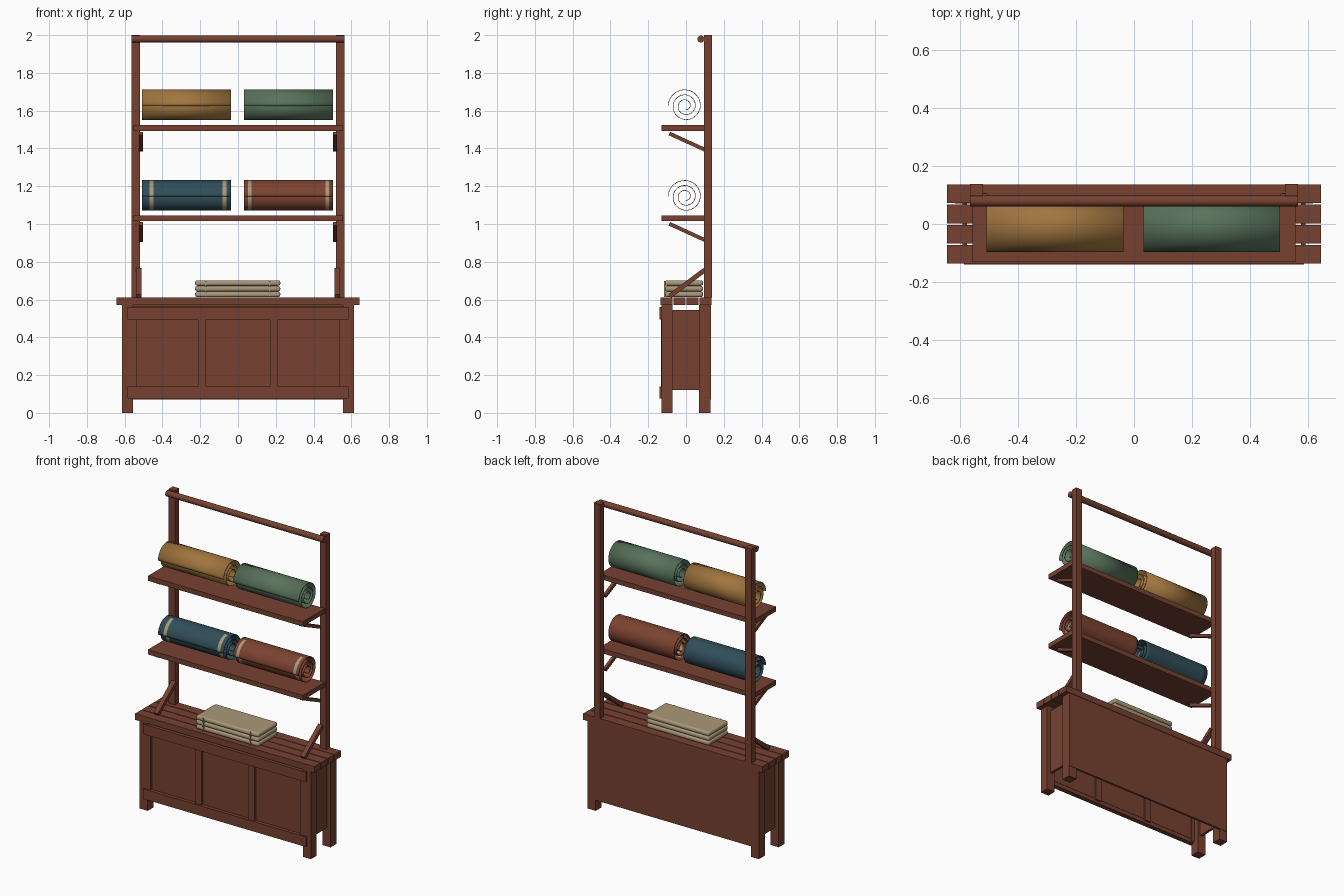
import bpy, bmesh, math
from mathutils import Matrix

if "Cube" in bpy.data.objects:
    bpy.data.objects.remove(bpy.data.objects["Cube"], do_unlink=True)


def material(name, rgb):
    m = bpy.data.materials.new(name)
    m.use_nodes = True
    m.diffuse_color = (*rgb, 1)
    m.node_tree.nodes["Principled BSDF"].inputs["Base Color"].default_value = (*rgb, 1)
    return m


WOOD = material("brown wood", (0.18, 0.053, 0.03))
MUSTARD = material("mustard cloth", (0.36, 0.18, 0.05))
GREEN = material("green cloth", (0.10, 0.17, 0.105))
BLUE = material("blue cloth", (0.03, 0.075, 0.10))
RED = material("red cloth", (0.20, 0.055, 0.03))
BEIGE = material("beige cloth", (0.40, 0.32, 0.19))


def make(name, bm, mats):
    me = bpy.data.meshes.new(name)
    bmesh.ops.recalc_face_normals(bm, faces=bm.faces)
    bm.to_mesh(me)
    bm.free()
    ob = bpy.data.objects.new(name, me)
    for m in mats:
        me.materials.append(m)
    bpy.context.collection.objects.link(ob)
    return ob


def box(name, x, y, z, mat=WOOD):
    """Box from (min, max) ranges."""
    bm = bmesh.new()
    bmesh.ops.create_cube(bm, size=1)
    for v in bm.verts:
        for i, (a, b) in enumerate((x, y, z)):
            v.co[i] = a if v.co[i] < 0 else b
    return make(name, bm, [mat])


def pair(name, x, y, z):
    """The same box on both sides."""
    box("left_" + name, x, y, z)
    box("right_" + name, (-x[1], -x[0]), y, z)


def brace(name, x, start, end, width, thick):
    """Slanted bar in the side plane, given by its end points (y, z)."""
    dy, dz = end[0] - start[0], end[1] - start[1]
    mid = Matrix.Translation((x, (start[0] + end[0]) / 2, (start[1] + end[1]) / 2))
    bm = bmesh.new()
    bmesh.ops.create_cube(bm, size=1)
    size = Matrix.Diagonal((width, math.hypot(dy, dz), thick, 1))
    bm.transform(mid @ Matrix.Rotation(math.atan2(dz, dy), 4, 'X') @ size)
    make(name, bm, [WOOD])


def smooth(ob, angle=40):
    bpy.ops.object.select_all(action='DESELECT')
    ob.select_set(True)
    bpy.context.view_layer.objects.active = ob
    bpy.ops.object.shade_smooth_by_angle(angle=math.radians(angle))


def roll(name, x0, x1, cz, mat, bands=()):
    """Rolled sheet: a spiral swept along x, with trim bands on its front."""
    cuts = sorted([x0, x1] + [e for band in bands for e in band])
    steps, turns, cy = 110, 2.75, -0.003
    bm = bmesh.new()
    rows = []
    for i in range(steps + 1):
        t = 2 * math.pi * turns * i / steps
        r = 0.092 - 0.0265 * t / (2 * math.pi)
        rows.append([bm.verts.new((x, cy - r * math.cos(t), cz + r * math.sin(t)))
                     for x in cuts])
    for i in range(steps):
        t = 2 * math.pi * turns * (i + 0.5) / steps
        for j in range(len(cuts) - 1):
            f = bm.faces.new((rows[i][j], rows[i][j + 1],
                              rows[i + 1][j + 1], rows[i + 1][j]))
            if j % 2 == 1 and math.cos(t) > 0.15:
                f.material_index = 1
    ob = make(name, bm, [mat, BEIGE])
    smooth(ob)
    sol = ob.modifiers.new("sheet", 'SOLIDIFY')
    sol.thickness, sol.offset = 0.003, 0


# Cabinet legs and countertop planks
pair("front_leg", (0.557, 0.615), (-0.13, -0.072), (0, 0.57))
pair("back_leg", (0.557, 0.615), (0.07, 0.13), (0, 0.57))
for i in range(4):
    y = -0.136 + i * 0.0692
    box(f"top_plank_{i + 1}", (-0.643, 0.643), (y, y + 0.0642), (0.57, 0.61))

# Cabinet walls, open underneath
pair("side_panel", (0.575, 0.59), (-0.075, 0.075), (0.12, 0.545))
box("back_panel", (-0.613, 0.613), (0.12, 0.133), (0.07, 0.57))
box("front_panel", (-0.558, 0.558), (-0.118, -0.108), (0.1, 0.565))

# Front frame
box("front_top_rail", (-0.585, 0.585), (-0.14, -0.11), (0.495, 0.56))
box("front_bottom_rail", (-0.585, 0.585), (-0.14, -0.11), (0.075, 0.14))
pair("front_stile", (0.535, 0.58), (-0.131, -0.105), (0.085, 0.55))
pair("front_mullion", (0.17, 0.212), (-0.133, -0.1), (0.09, 0.55))

# Uprights and top rod
pair("post", (0.52, 0.565), (0.096, 0.138), (0.61, 2.0))
bm = bmesh.new()
bmesh.ops.create_cone(bm, cap_ends=True, segments=12, radius1=0.019, radius2=0.019, depth=1.13)
bm.transform(Matrix.Translation((0, 0.079, 1.979)) @ Matrix.Rotation(math.pi / 2, 4, 'Y'))
smooth(make("top_rod", bm, [WOOD]))

# Shelves and braces
for label, z in (("lower", 1.015), ("upper", 1.493)):
    box(label + "_shelf", (-0.556, 0.556), (-0.13, 0.096), (z, z + 0.031))
    for side, s in (("left", 1), ("right", -1)):
        brace(f"{side}_{label}_shelf_brace", s * 0.514,
              (-0.088, z - 0.014), (0.1, z - 0.1), 0.02, 0.02)
for side, s in (("left", 1), ("right", -1)):
    brace(side + "_counter_brace", s * 0.526, (-0.085, 0.618), (0.1, 0.757), 0.03, 0.025)

# Cloth rolls
roll("mustard_roll", -0.507, -0.036, 1.625, MUSTARD)
roll("green_roll", 0.032, 0.503, 1.625, GREEN)
roll("blue_roll", -0.507, -0.036, 1.145, BLUE, ((-0.469, -0.447), (-0.082, -0.061)))
roll("red_roll", 0.032, 0.503, 1.145, RED, ((0.053, 0.072), (0.462, 0.482)))

# Stack of folded cloths with two thin ties
for i in range(3):
    z = 0.613 + i * 0.03
    ob = box(f"folded_cloth_{i + 1}", (-0.227, 0.224), (-0.112, 0.09), (z, z + 0.029), BEIGE)
    bev = ob.modifiers.new("soft edge", 'BEVEL')
    bev.width, bev.segments = 0.012, 4
    smooth(ob, 60)
for side, x in (("right", -0.17), ("left", 0.167)):
    box(side + "_cloth_tie", (x - 0.004, x + 0.004), (-0.116, -0.108), (0.613, 0.698), BEIGE)
